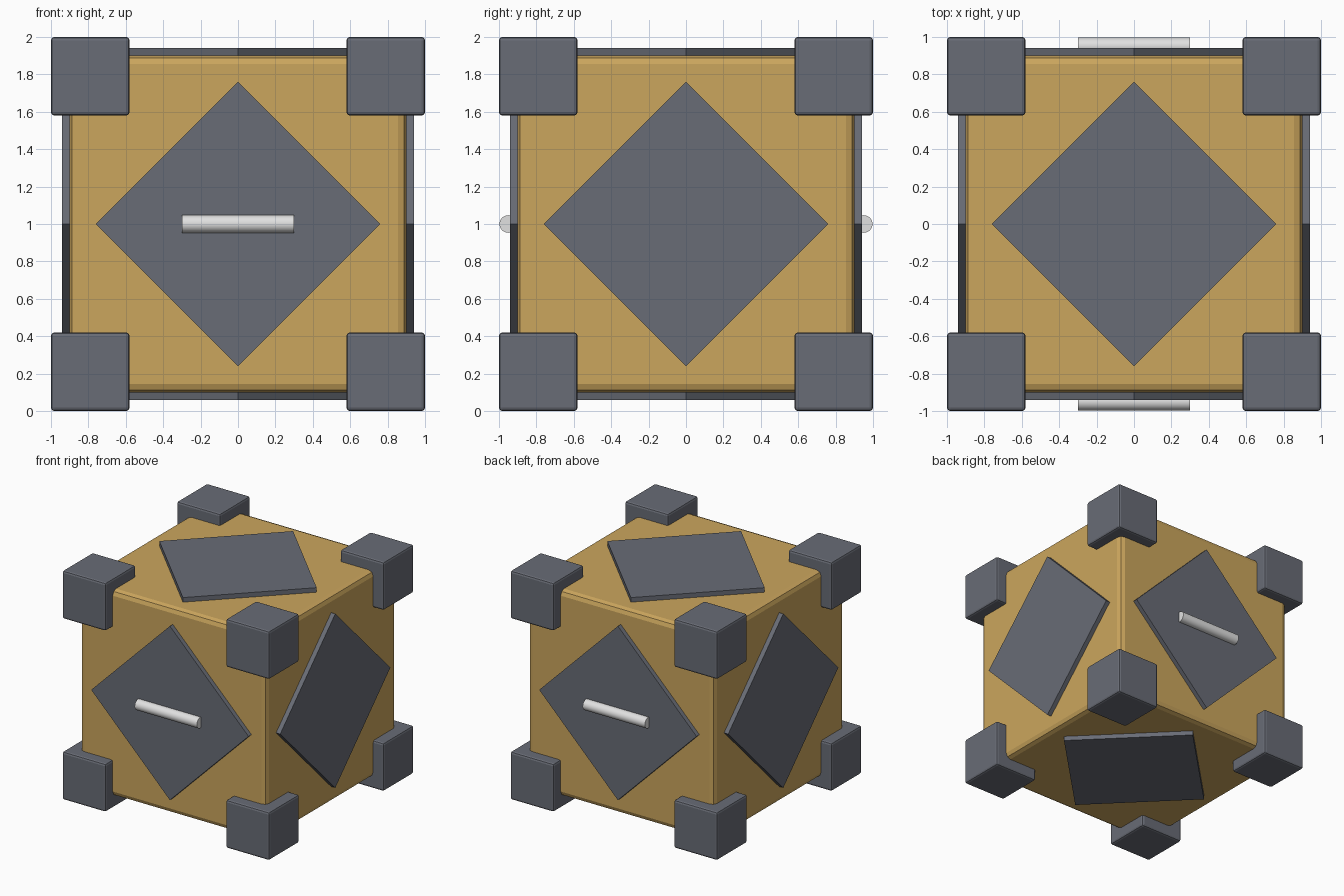
import bpy
import math
from mathutils import Matrix, Vector

cube = bpy.data.objects.get("Cube")
if cube:
    bpy.data.objects.remove(cube, do_unlink=True)


def material(name, rgb):
    mat = bpy.data.materials.new(name)
    mat.use_nodes = True
    mat.diffuse_color = (*rgb, 1)
    mat.node_tree.nodes["Principled BSDF"].inputs["Base Color"].default_value = (*rgb, 1)
    return mat


gold = material("warm gold", (0.60, 0.38, 0.11))
slate = material("slate grey", (0.14, 0.15, 0.18))
silver = material("pale silver", (0.75, 0.75, 0.75))
CENTRE = Vector((0, 0, 1))


def box(name, location, size, mat, bevel=0, segments=2):
    bpy.ops.mesh.primitive_cube_add(size=1, location=location)
    obj = bpy.context.object
    obj.name = name
    obj.data.transform(Matrix.Diagonal((*size, 1)))
    obj.data.materials.append(mat)
    if bevel:
        mod = obj.modifiers.new("edge bevel", "BEVEL")
        mod.width = bevel
        mod.segments = segments
    return obj


# Crate body
box("crate_body", CENTRE, (1.8, 1.8, 1.8), gold, 0.045)

# Eight corner guards
for x, side in ((-1, "right"), (1, "left")):
    for y, end in ((-1, "front"), (1, "back")):
        for z, level in ((-1, "bottom"), (1, "top")):
            box(f"corner_guard_{level}_{end}_{side}",
                CENTRE + Vector((x, y, z)) * 0.79, (0.42, 0.42, 0.42), slate, 0.018)

# Diamond plate on each face
faces = {"front": (0, -1, 0), "back": (0, 1, 0), "left": (1, 0, 0),
         "right": (-1, 0, 0), "top": (0, 0, 1), "bottom": (0, 0, -1)}
edge = 0.76 * math.sqrt(2)
for name, direction in faces.items():
    normal = Vector(direction)
    plate = box(f"diamond_plate_{name}", CENTRE + normal * 0.91, (edge, edge, 0.06), slate)
    turn = Matrix.Rotation(math.radians(45), 3, "Z")
    tilt = normal.to_track_quat("Z", "Y").to_matrix()
    plate.rotation_euler = (tilt @ turn).to_euler()

# Bar handles on front and back
for name, y in (("front", -1), ("back", 1)):
    bpy.ops.mesh.primitive_cylinder_add(vertices=32, radius=0.047, depth=0.6,
                                        location=(0, y * 0.95, 1),
                                        rotation=(0, math.radians(90), 0))
    bar = bpy.context.object
    bar.name = f"handle_{name}"
    bar.data.materials.append(silver)
    bpy.ops.object.shade_smooth_by_angle()
